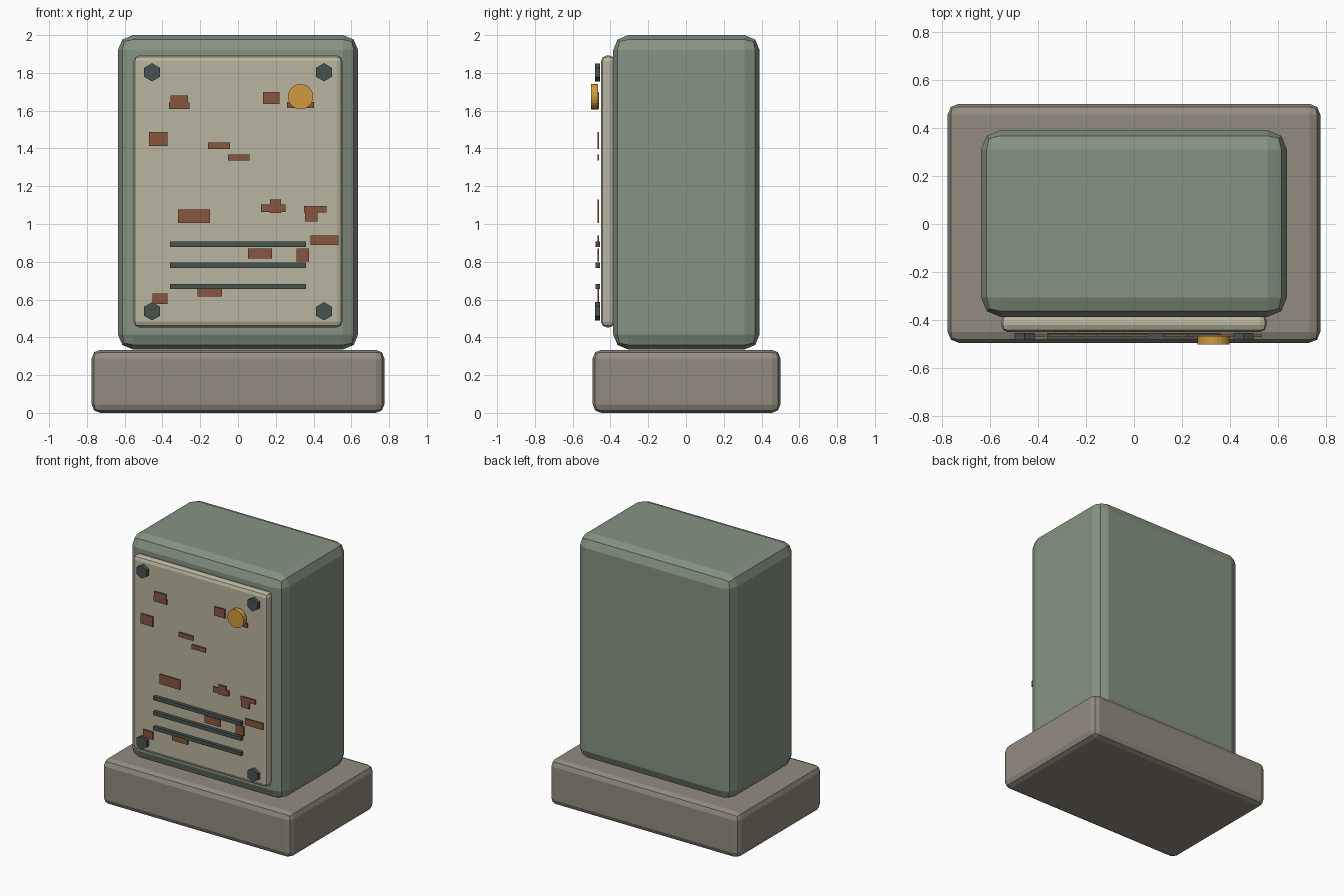
import bpy, bmesh, math
from mathutils import Matrix

if "Cube" in bpy.data.objects:
    bpy.data.objects.remove(bpy.data.objects["Cube"])


def material(name, rgb):
    m = bpy.data.materials.new(name)
    m.diffuse_color = (*rgb, 1)
    m.use_nodes = True
    m.node_tree.nodes["Principled BSDF"].inputs["Base Color"].default_value = m.diffuse_color
    return m


GREEN = material("green_paint", (0.24, 0.29, 0.225))
CREAM = material("cream_panel", (0.49, 0.46, 0.35))
STONE = material("stone", (0.29, 0.26, 0.215))
RUST = material("rust", (0.25, 0.09, 0.05))
DARK = material("dark_metal", (0.065, 0.085, 0.08))
AMBER = material("amber", (0.63, 0.33, 0.05))


def finish(bm, name, mat):
    mesh = bpy.data.meshes.new(name)
    bm.to_mesh(mesh)
    bm.free()
    mesh.materials.append(mat)
    obj = bpy.data.objects.new(name, mesh)
    bpy.context.collection.objects.link(obj)
    return obj


def box(name, x, y, z, mat, bevel=0):
    """Box from (min, max) ranges, with an optional two-step rounded edge."""
    bm = bmesh.new()
    size = [b - a for a, b in (x, y, z)]
    mid = [(a + b) / 2 for a, b in (x, y, z)]
    bmesh.ops.create_cube(bm, size=1, matrix=Matrix.Translation(mid) @ Matrix.Diagonal((*size, 1)))
    if bevel:
        bmesh.ops.bevel(bm, geom=bm.edges[:], offset=bevel, segments=2, profile=0.5,
                        affect='EDGES', clamp_overlap=True)
    return finish(bm, name, mat)


def disc(name, x, z, radius, y, sides, mat):
    """Short prism facing the front."""
    bm = bmesh.new()
    place = Matrix.Translation((x, sum(y) / 2, z)) @ Matrix.Rotation(math.pi / 2, 4, 'X')
    bmesh.ops.create_cone(bm, cap_ends=True, segments=sides, radius1=radius, radius2=radius,
                          depth=y[1] - y[0], matrix=place)
    return finish(bm, name, mat)


# Plinth, cabinet and raised front panel
box("base", (-0.775, 0.775), (-0.494, 0.5), (0, 0.334), STONE, 0.045)
box("cabinet", (-0.636, 0.636), (-0.386, 0.39), (0.336, 2.0), GREEN, 0.08)
box("front_panel", (-0.553, 0.553), (-0.45, -0.375), (0.453, 1.892), CREAM, 0.03)

# Hexagonal corner bolts
for i, (x, z) in enumerate((x, z) for x in (-0.455, 0.455) for z in (0.538, 1.803)):
    disc(f"bolt_{i + 1}", x, z, 0.048, (-0.482, -0.454), 6, DARK)

# Round indicator lamp
disc("lamp", 0.331, 1.674, 0.067, (-0.502, -0.466), 24, AMBER)

# Vent slats
for i in range(3):
    z = 0.67 + 0.1115 * i
    box(f"vent_slat_{i + 1}", (-0.36, 0.36), (-0.48, -0.454), (z - 0.0135, z + 0.0135), DARK)

# Rust patches: centre x, centre z, width, height
patches = [
    (-0.311, 1.660, 0.095, 0.042), (-0.310, 1.626, 0.108, 0.037), (-0.421, 1.451, 0.098, 0.074),
    (-0.100, 1.415, 0.116, 0.034), (0.004, 1.353, 0.113, 0.032), (0.175, 1.667, 0.087, 0.066),
    (0.331, 1.629, 0.145, 0.032), (-0.232, 1.042, 0.169, 0.072), (0.186, 1.084, 0.129, 0.040),
    (0.198, 1.095, 0.058, 0.071), (0.410, 1.078, 0.119, 0.032), (0.387, 1.038, 0.066, 0.048),
    (0.459, 0.914, 0.148, 0.048), (0.116, 0.845, 0.127, 0.053), (0.342, 0.837, 0.066, 0.069),
    (-0.412, 0.605, 0.079, 0.056), (-0.149, 0.638, 0.129, 0.045),
]
for i, (x, z, w, h) in enumerate(patches):
    box(f"rust_patch_{i + 1}", (x - w / 2, x + w / 2), (-0.469, -0.46), (z - h / 2, z + h / 2), RUST)
